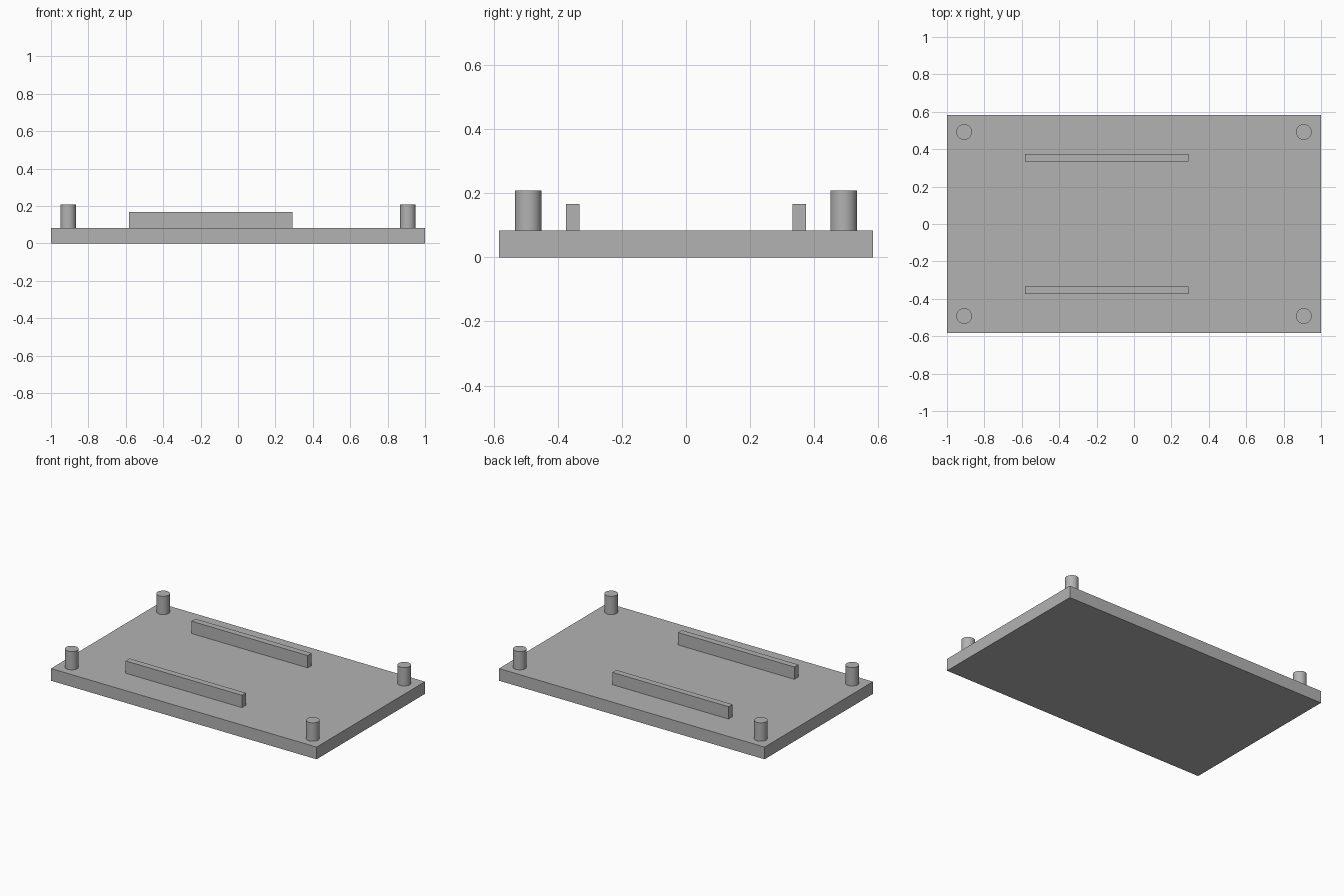
import bpy

cube = bpy.data.objects.get("Cube")
if cube:
    bpy.data.objects.remove(cube, do_unlink=True)

grey = bpy.data.materials.new("plain_grey")
grey.use_nodes = True
colour = (0.45, 0.45, 0.45, 1)
grey.diffuse_color = colour
grey.node_tree.nodes["Principled BSDF"].inputs["Base Color"].default_value = colour

HALF_DEPTH = 0.583
PLATE_TOP = 0.083


def finish(name):
    obj = bpy.context.object
    obj.name = name
    obj.data.materials.append(grey)
    return obj


def box(name, x0, x1, y0, y1, z0, z1):
    centre = ((x0 + x1) / 2, (y0 + y1) / 2, (z0 + z1) / 2)
    bpy.ops.mesh.primitive_cube_add(size=1, location=centre)
    bpy.context.object.scale = (x1 - x0, y1 - y0, z1 - z0)
    bpy.ops.object.transform_apply(location=False, rotation=False, scale=True)
    return finish(name)


def peg(name, x, y, top):
    bpy.ops.mesh.primitive_cylinder_add(
        vertices=48, radius=0.0417, depth=top - PLATE_TOP,
        location=(x, y, (top + PLATE_TOP) / 2))
    bpy.ops.object.shade_smooth_by_angle()
    return finish(name)


# Base plate
box("base_plate", -1, 1, -HALF_DEPTH, HALF_DEPTH, 0, PLATE_TOP)

for side, sy in (("front", -1), ("back", 1)):
    # Raised rail, set off-centre along the plate
    inner, outer = sorted((sy * 0.333, sy * 0.375))
    box(side + "_rail", -0.583, 0.292, inner, outer, PLATE_TOP, 0.167)
    # Corner pegs
    for end, sx in (("right", -1), ("left", 1)):
        peg(f"{side}_{end}_peg", sx * 0.908, sy * 0.492, 0.208)
